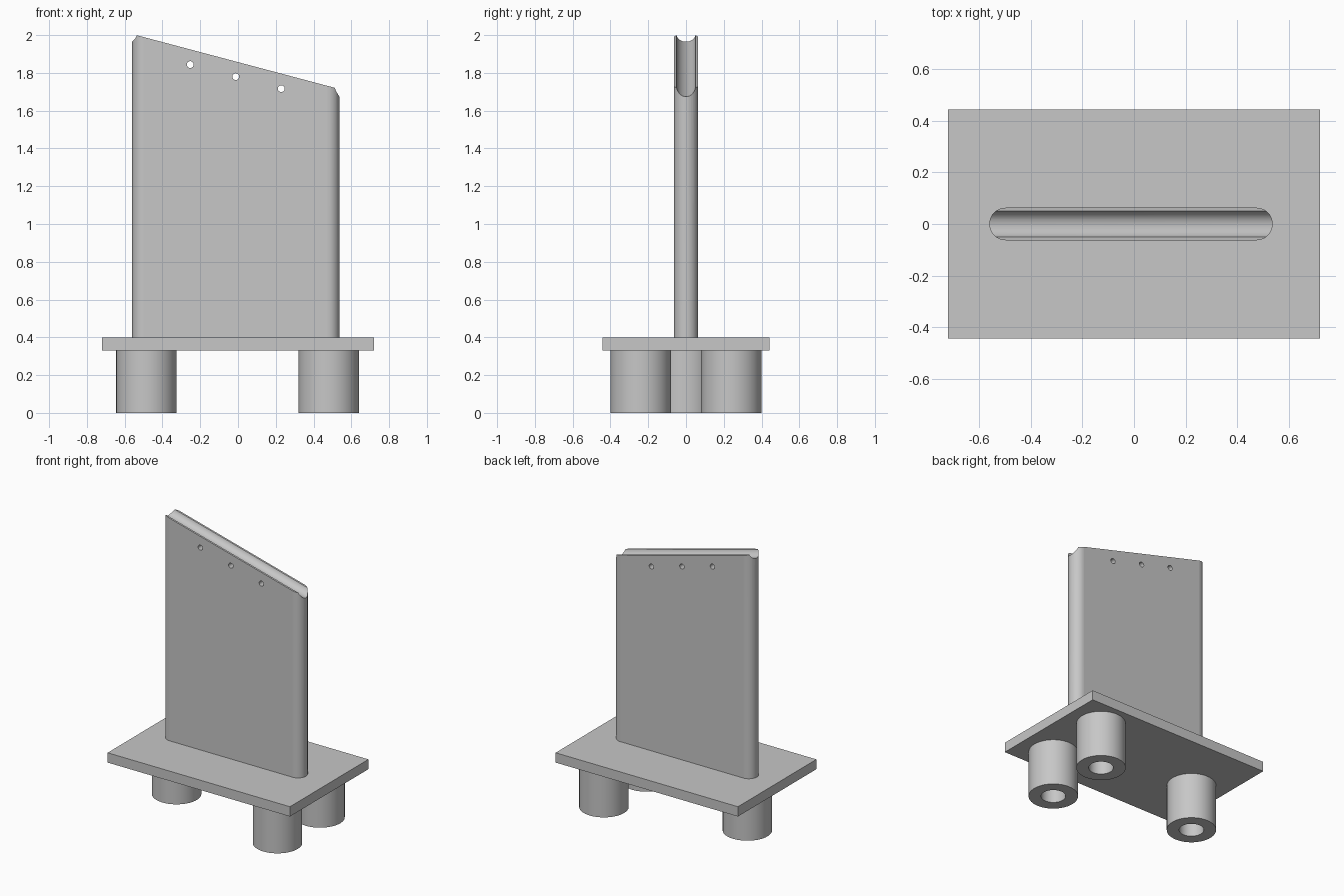
import bpy, bmesh, math
from mathutils import Matrix, Vector

cube = bpy.data.objects.get("Cube")
if cube:
    bpy.data.objects.remove(cube)

GREY = (0.57, 0.57, 0.57, 1)
grey = bpy.data.materials.new("plain grey")
grey.use_nodes = True
grey.diffuse_color = GREY
grey.node_tree.nodes["Principled BSDF"].inputs["Base Color"].default_value = GREY


def add_object(name, bm):
    bmesh.ops.recalc_face_normals(bm, faces=bm.faces)
    mesh = bpy.data.meshes.new(name)
    bm.to_mesh(mesh)
    bm.free()
    mesh.materials.append(grey)
    obj = bpy.data.objects.new(name, mesh)
    bpy.context.collection.objects.link(obj)
    return obj


def select_only(obj):
    bpy.ops.object.select_all(action='DESELECT')
    obj.select_set(True)
    bpy.context.view_layer.objects.active = obj


def smooth(obj):
    select_only(obj)
    bpy.ops.object.shade_smooth_by_angle(angle=math.radians(30))


def rod(name, centre, axis, radius, length, sides):
    bm = bmesh.new()
    turn = Vector((0, 0, 1)).rotation_difference(Vector(axis)).to_matrix().to_4x4()
    bmesh.ops.create_cone(bm, cap_ends=True, segments=sides, radius1=radius,
                          radius2=radius, depth=length,
                          matrix=Matrix.Translation(centre) @ turn)
    return add_object(name, bm)


def cut(obj, cutter):
    cutter.hide_render = True
    mod = obj.modifiers.new("cut", 'BOOLEAN')
    mod.operation = 'DIFFERENCE'
    mod.solver = 'EXACT'
    mod.object = cutter
    select_only(obj)
    bpy.ops.object.modifier_apply(modifier=mod.name)
    bpy.data.objects.remove(cutter)


# Base plate
PLATE_LOW, PLATE_HIGH = 0.33, 0.40
bm = bmesh.new()
bmesh.ops.create_cube(bm, size=1)
bmesh.ops.scale(bm, vec=(1.44, 0.885, PLATE_HIGH - PLATE_LOW), verts=bm.verts)
bmesh.ops.translate(bm, vec=(0, 0, (PLATE_LOW + PLATE_HIGH) / 2), verts=bm.verts)
add_object("base_plate", bm)


# Three hollow feet, a ring profile spun round its axis
def foot(name, x, y):
    bm = bmesh.new()
    outer, inner = 0.16, 0.08
    profile = [(inner, 0), (outer, 0), (outer, PLATE_LOW), (inner, PLATE_LOW)]
    verts = [bm.verts.new((x + r, y, z)) for r, z in profile]
    edges = [bm.edges.new((verts[i], verts[(i + 1) % 4])) for i in range(4)]
    bmesh.ops.spin(bm, geom=verts + edges, cent=(x, y, 0), axis=(0, 0, 1),
                   angle=math.tau, steps=48, use_merge=True)
    bmesh.ops.remove_doubles(bm, verts=bm.verts, dist=0.0001)
    smooth(add_object(name, bm))


foot("front_left_foot", 0.48, -0.24)
foot("back_left_foot", 0.48, 0.24)
foot("right_foot", -0.485, 0)

# Upright panel with rounded ends and a sloping top
RADIUS, SLOPE, TOP = 0.063, -0.2655, 1.857
ENDS = (-0.56 + RADIUS, 0.537 - RADIUS)
ARC = 20
outline = []
for end, start in ((ENDS[1], -math.pi / 2), (ENDS[0], math.pi / 2)):
    for i in range(ARC + 1):
        a = start + math.pi * i / ARC
        outline.append((end + RADIUS * math.cos(a), RADIUS * math.sin(a)))
bm = bmesh.new()
low = [bm.verts.new((x, y, PLATE_HIGH)) for x, y in outline]
high = [bm.verts.new((x, y, TOP + SLOPE * x)) for x, y in outline]
bm.faces.new(low)
bm.faces.new(high)
for i in range(len(low)):
    j = (i + 1) % len(low)
    bm.faces.new((low[i], low[j], high[j], high[i]))
panel = add_object("upright_panel", bm)

# Round groove along the top edge
cut(panel, rod("groove_cutter", (0, 0, TOP + 0.012), (1, 0, SLOPE), 0.051, 2, 48))

# Three small holes below the groove
for x in (-0.253, -0.012, 0.229):
    cut(panel, rod("hole_cutter", (x, 0, 1.777 + SLOPE * x), (0, 1, 0), 0.018, 1, 24))

smooth(panel)
for face in panel.data.polygons:
    if abs(face.normal.y) > 0.999 and face.area > 0.1:
        face.use_smooth = False
